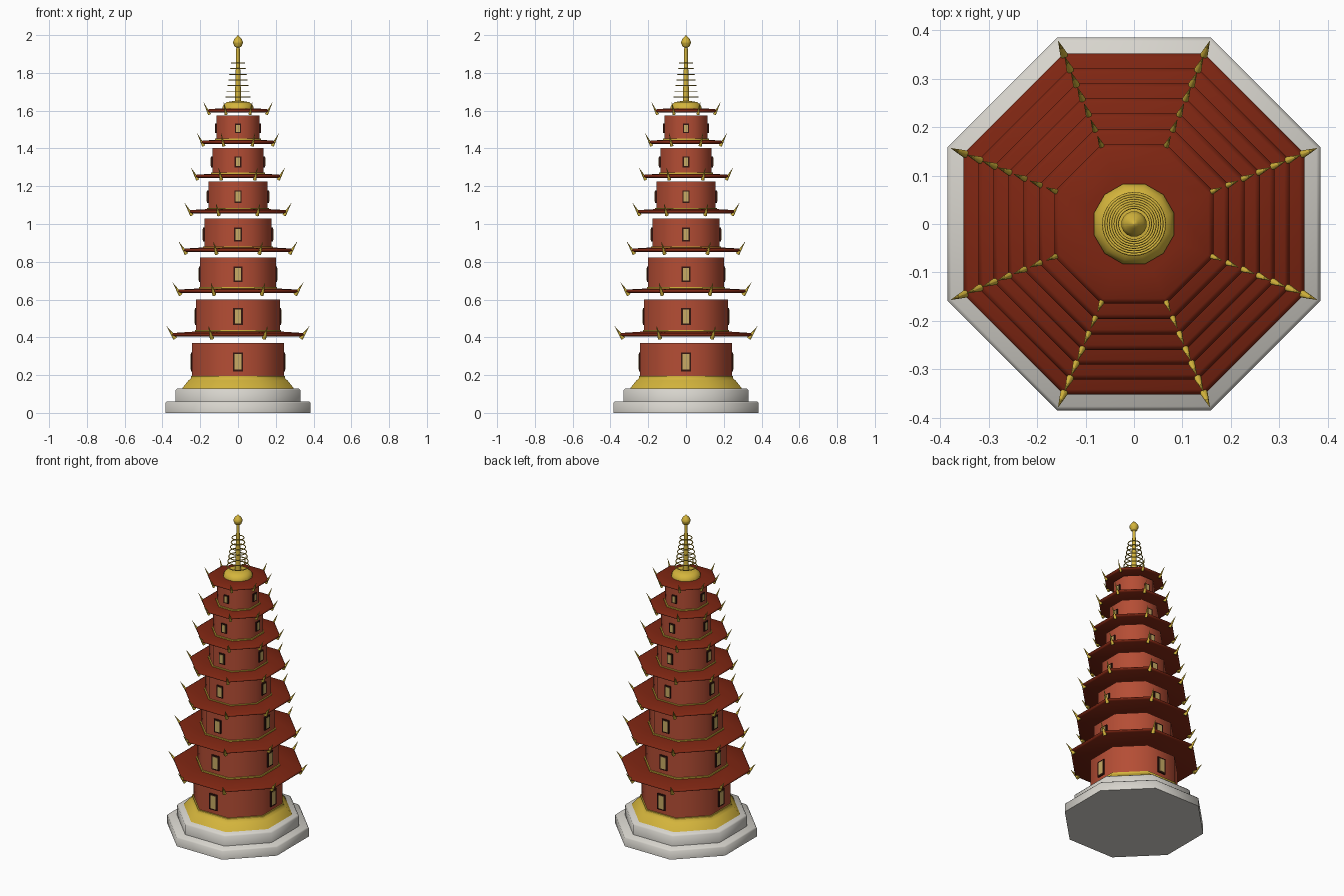
import bpy, bmesh, math
from mathutils import Vector

if "Cube" in bpy.data.objects:
    bpy.data.objects.remove(bpy.data.objects["Cube"])


def material(name, rgb):
    m = bpy.data.materials.new(name)
    m.diffuse_color = (*rgb, 1)
    m.use_nodes = True
    m.node_tree.nodes["Principled BSDF"].inputs["Base Color"].default_value = m.diffuse_color
    return m


STONE = material("pale stone", (0.68, 0.66, 0.61))
GOLD = material("gold", (0.66, 0.46, 0.045))
WALL = material("brick red", (0.46, 0.075, 0.035))
ROOF = material("dark red tile", (0.21, 0.019, 0.006))
FRAME = material("dark wood", (0.035, 0.008, 0.005))
PANE = material("warm pane", (0.58, 0.41, 0.13))


def finish(name, bm, mat, angle=60):
    bmesh.ops.recalc_face_normals(bm, faces=bm.faces)
    mesh = bpy.data.meshes.new(name)
    bm.to_mesh(mesh)
    bm.free()
    mesh.materials.append(mat)
    ob = bpy.data.objects.new(name, mesh)
    bpy.context.collection.objects.link(ob)
    bpy.context.view_layer.objects.active = ob
    ob.select_set(True)
    bpy.ops.object.shade_smooth_by_angle(angle=math.radians(angle))
    ob.select_set(False)
    return ob


def stack(name, profile, mat, sides=8, angle=60):
    """Capped solid from (apothem, z) rings, with flat sides facing the axes."""
    bm = bmesh.new()
    k = 1 / math.cos(math.pi / sides)
    rings = []
    for r, z in profile:
        angles = [(i + 0.5) * math.tau / sides for i in range(sides)]
        rings.append([bm.verts.new((r * k * math.cos(a), r * k * math.sin(a), z)) for a in angles])
    for low, high in zip(rings, rings[1:]):
        for i in range(sides):
            j = (i + 1) % sides
            bm.faces.new((low[i], low[j], high[j], high[i]))
    bm.faces.new(rings[0][::-1])
    bm.faces.new(rings[-1])
    return finish(name, bm, mat, angle)


def horns(name, corner, z, size):
    """Upswept spike on each of the eight roof corners."""
    bm = bmesh.new()
    for i in range(8):
        a = (i + 0.5) * math.tau / 8
        out = Vector((math.cos(a), math.sin(a), 0))
        start = out * (corner - 0.020 * size) + Vector((0, 0, z - 0.010))
        tip = out * (corner + 0.028 * size) + Vector((0, 0, z + 0.054))
        axis = tip - start
        rot = axis.to_track_quat('Z', 'Y').to_matrix().to_4x4()
        rot.translation = (start + tip) / 2
        bmesh.ops.create_cone(bm, cap_ends=True, segments=8, radius1=0.012 * size,
                              radius2=0.0005, depth=axis.length, matrix=rot)
    finish(name, bm, GOLD)


def plates(name, apothem, depth, half_w, z0, z1, mat):
    """One thin box on each of the four axis-facing walls."""
    bm = bmesh.new()
    for i in range(4):
        a = i * math.tau / 4
        out = Vector((math.cos(a), math.sin(a), 0))
        side = Vector((-out.y, out.x, 0))
        box = bmesh.ops.create_cube(bm, size=1)["verts"]
        for v in box:
            p = v.co.copy()
            v.co = (out * (apothem + p.x * depth) + side * (p.y * 2 * half_w)
                    + Vector((0, 0, (z0 + z1) / 2 + p.z * (z1 - z0))))
    finish(name, bm, mat, 30)


def ring(name, radius, z, minor, mat, n=32, m=6):
    bm = bmesh.new()
    grid = [[bm.verts.new(((radius + minor * math.cos(b)) * math.cos(a),
                           (radius + minor * math.cos(b)) * math.sin(a),
                           z + minor * math.sin(b)))
             for b in (j * math.tau / m for j in range(m))]
            for a in (i * math.tau / n for i in range(n))]
    for i in range(n):
        for j in range(m):
            i2, j2 = (i + 1) % n, (j + 1) % m
            bm.faces.new((grid[i][j], grid[i2][j], grid[i2][j2], grid[i][j2]))
    finish(name, bm, mat, 180)


# Stepped base
stack("base_lower_step", [(0.385, 0), (0.385, 0.052), (0.377, 0.06)], STONE)
stack("base_upper_step", [(0.332, 0.06), (0.332, 0.12), (0.322, 0.13)], STONE)
stack("gold_plinth", [(0.295, 0.13), (0.288, 0.14), (0.262, 0.172), (0.250, 0.182),
                      (0.250, 0.192)], GOLD)

# Storeys: wall bottom, wall top, roof bottom, roof top, roof apothem
TIERS = [(0.193, 0.370, 0.405, 0.431, 0.352), (0.437, 0.600, 0.635, 0.659, 0.321),
         (0.664, 0.823, 0.852, 0.876, 0.290), (0.878, 1.029, 1.056, 1.079, 0.260),
         (1.082, 1.225, 1.244, 1.265, 0.228), (1.270, 1.402, 1.424, 1.445, 0.196),
         (1.450, 1.574, 1.590, 1.612, 0.164)]
for i, (w0, w1, r0, r1, eave) in enumerate(TIERS):
    t = i / 6
    n = i + 1
    wall = 0.243 - 0.0215 * i
    stack(f"wall_{n}", [(wall, w0 - 0.006), (wall, w1)], WALL)
    stack(f"wall_trim_{n}", [(wall + 0.007, w0 - 0.008), (wall + 0.007, w0 + 0.002)], GOLD)

    # Windows with dark frames
    mid = w0 + 0.077 - 0.021 * t
    hw, hh = 0.027 - 0.011 * t, 0.050 - 0.025 * t
    border = 0.009 - 0.003 * t
    plates(f"window_frame_{n}", wall + 0.002, 0.010, hw, mid - hh, mid + hh, FRAME)
    plates(f"window_pane_{n}", wall + 0.005, 0.008, hw - border,
           mid - hh + border, mid + hh - border, PANE)

    # Roof slab with corner spikes
    stack(f"roof_{n}", [(eave - 0.012, r0), (eave, r0 + 0.006), (eave, r0 + 0.012),
                        (eave - 0.010, r0 + 0.018), (wall - 0.02, r1)], ROOF, angle=80)
    horns(f"roof_horns_{n}", eave / math.cos(math.pi / 8), r0, 1 - 0.3 * t)

# Spire: dome, pole, hoops and finial
stack("spire_dome", [(0.083, 1.605), (0.083, 1.618), (0.075, 1.633), (0.060, 1.645),
                     (0.030, 1.650)], GOLD, 12)
stack("spire_pole", [(0.016, 1.645), (0.014, 1.76), (0.010, 1.87), (0.009, 1.95)], GOLD, 12)
for i in range(7):
    ring(f"spire_hoop_{i + 1}", 0.063 - 0.0048 * i, 1.673 + 0.0298 * i, 0.003, GOLD)
stack("spire_finial", [(0.010, 1.935), (0.020, 1.942), (0.020, 1.948), (0.025, 1.955),
                       (0.026, 1.965), (0.020, 1.978), (0.009, 1.990), (0.001, 2.0)], GOLD, 16)
